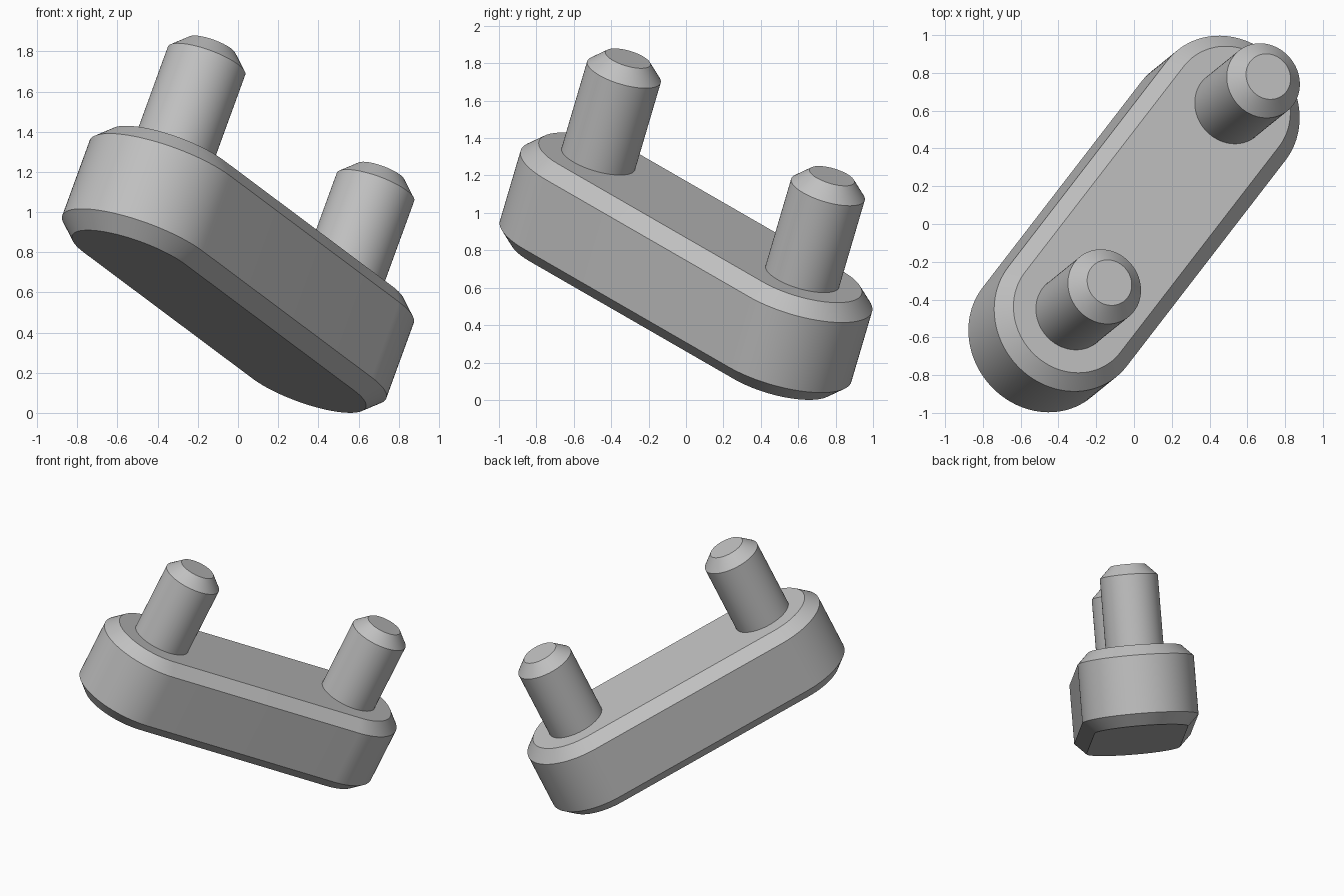
import bpy, bmesh, math
from mathutils import Matrix, Vector

old = bpy.data.objects.get("Cube")
if old:
    bpy.data.objects.remove(old, do_unlink=True)

# Single grey material
grey = bpy.data.materials.new("plain grey")
grey.use_nodes = True
colour = (0.53, 0.53, 0.53, 1)
grey.diffuse_color = colour
grey.node_tree.nodes["Principled BSDF"].inputs["Base Color"].default_value = colour

# Tilted frame: X along the link, Z along the pins
up = Vector((0.33, 0.267, 0.905)).normalized()
along = Vector((0.555, 0.72, -0.416))
along = (along - up * along.dot(up)).normalized()
across = up.cross(along)
FRAME = Matrix((along, across, up)).transposed().to_4x4()
FRAME.translation = (0, 0, 0.715)

SPACING = 0.757     # half the distance between pins
CHAMFER = 0.08
HALF_THICK = 0.287
STEPS = 48


def outline(radius, half_length):
    """Slot outline, or a circle when half_length is 0."""
    points = []
    for side in (1, -1):
        count = STEPS + 1 if half_length else STEPS
        for i in range(count):
            a = math.pi * (i / STEPS - 0.5)
            points.append((side * (half_length + radius * math.cos(a)),
                           side * radius * math.sin(a)))
    return points


def stacked(name, levels, half_length=0, offset=0):
    """Solid through (radius, height) levels, capped at both ends."""
    bm = bmesh.new()
    rings = [[bm.verts.new((x + offset, y, z)) for x, y in outline(r, half_length)]
             for r, z in levels]
    for low, high in zip(rings, rings[1:]):
        for i in range(len(low)):
            j = (i + 1) % len(low)
            bm.faces.new((low[i], low[j], high[j], high[i]))
    bm.faces.new(rings[0][::-1])
    bm.faces.new(rings[-1])
    bmesh.ops.recalc_face_normals(bm, faces=bm.faces)
    mesh = bpy.data.meshes.new(name)
    bm.to_mesh(mesh)
    bm.free()
    mesh.materials.append(grey)
    ob = bpy.data.objects.new(name, mesh)
    bpy.context.collection.objects.link(ob)
    ob.matrix_world = FRAME
    bpy.ops.object.select_all(action="DESELECT")
    ob.select_set(True)
    bpy.context.view_layer.objects.active = ob
    bpy.ops.object.shade_smooth_by_angle(angle=math.radians(30))


# Round-ended plate, chamfered on both faces
R = 0.411
stacked("link_plate", [(R - CHAMFER, -HALF_THICK), (R, CHAMFER - HALF_THICK),
                       (R, HALF_THICK - CHAMFER), (R - CHAMFER, HALF_THICK)], SPACING)

# Two chamfered pins
P, TOP = 0.205, 0.88
for name, side in (("upper_pin", -1), ("lower_pin", 1)):
    stacked(name, [(P, HALF_THICK - 0.02), (P, TOP - CHAMFER), (P - CHAMFER, TOP)],
            offset=side * SPACING)
